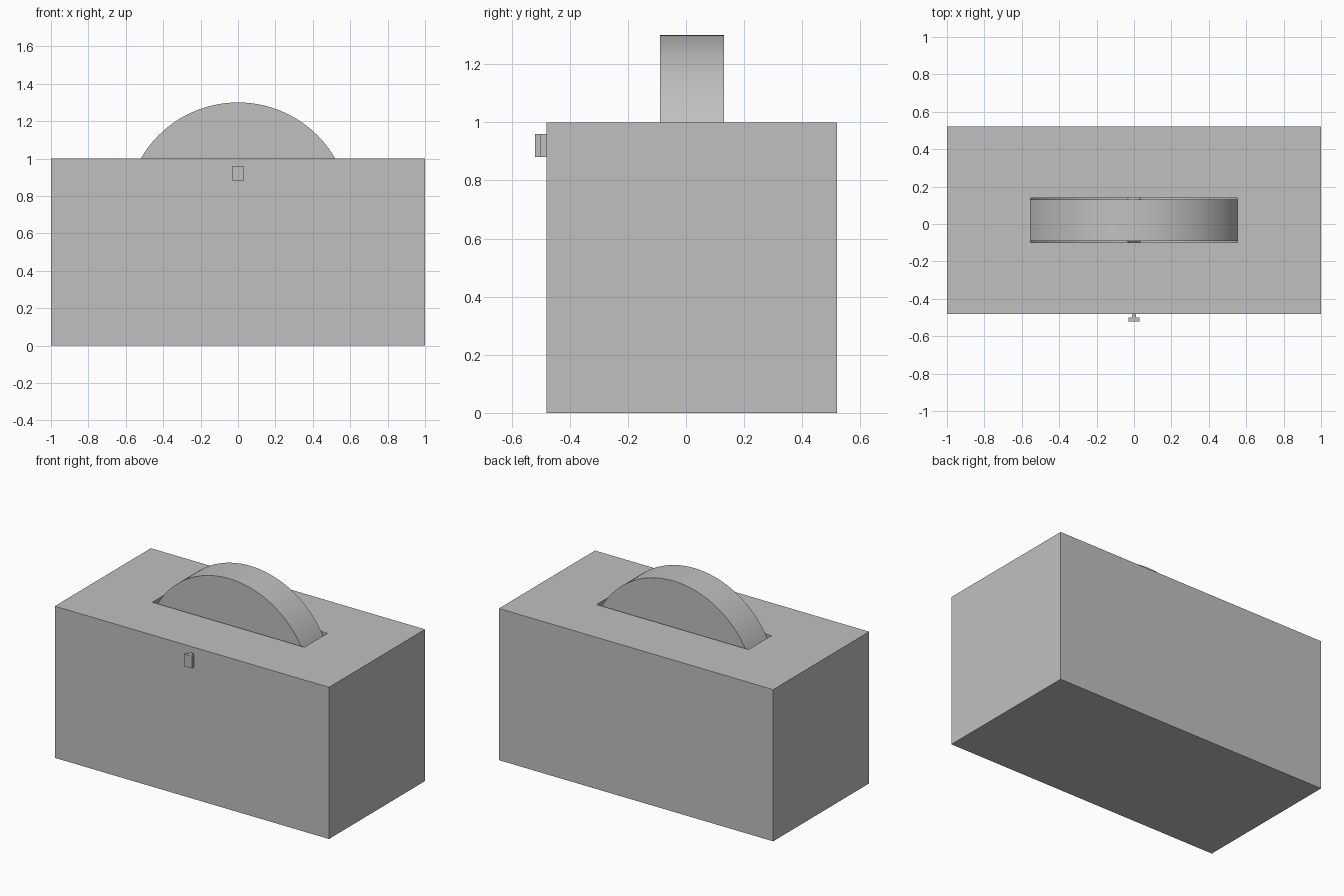
import bpy, bmesh, math
from mathutils import Matrix

if "Cube" in bpy.data.objects:
    bpy.data.objects.remove(bpy.data.objects["Cube"])

grey = bpy.data.materials.new("plain_grey")
grey.diffuse_color = (0.53, 0.53, 0.53, 1)
grey.use_nodes = True
grey.node_tree.nodes["Principled BSDF"].inputs["Base Color"].default_value = grey.diffuse_color

YC = 0.02          # middle of the box in y
AXLE_Z = 0.7       # height of the wheel axle


def finish(name, bm):
    bmesh.ops.recalc_face_normals(bm, faces=bm.faces[:])
    me = bpy.data.meshes.new(name)
    bm.to_mesh(me)
    bm.free()
    me.materials.append(grey)
    ob = bpy.data.objects.new(name, me)
    bpy.context.collection.objects.link(ob)
    return ob


def activate(ob):
    bpy.ops.object.select_all(action='DESELECT')
    ob.select_set(True)
    bpy.context.view_layer.objects.active = ob


def box(name, x, y0, y1, z0, z1):
    bm = bmesh.new()
    m = Matrix.Translation((0, (y0 + y1) / 2, (z0 + z1) / 2)) @ Matrix.Diagonal((2 * x, y1 - y0, z1 - z0, 1))
    bmesh.ops.create_cube(bm, size=1, matrix=m)
    return finish(name, bm)


def disc(name, r0, r1, y0, y1, segments=128):
    # round part along y, radius r0 at y0 and r1 at y1
    bm = bmesh.new()
    m = Matrix.Translation((0, (y0 + y1) / 2, AXLE_Z)) @ Matrix.Rotation(-math.pi / 2, 4, 'X')
    bmesh.ops.create_cone(bm, cap_ends=True, segments=segments, radius1=r0, radius2=r1,
                          depth=y1 - y0, matrix=m)
    return finish(name, bm)


def smooth(ob):
    activate(ob)
    bpy.ops.object.shade_smooth_by_angle(angle=math.radians(30))


# body block with a round slot for the wheel
body = box("body", 1.0, YC - 0.5, YC + 0.5, 0, 1)
cutter = disc("slot_cutter", 0.63, 0.63, YC - 0.12, YC + 0.12)
cutter.hide_render = True
mod = body.modifiers.new("slot", 'BOOLEAN')
mod.operation = 'DIFFERENCE'
mod.solver = 'EXACT'
mod.object = cutter
activate(body)
bpy.ops.object.modifier_apply(modifier=mod.name)
bpy.data.objects.remove(cutter, do_unlink=True)
smooth(body)

# wheel sunk in the slot
smooth(disc("wheel", 0.6, 0.6, YC - 0.11, YC + 0.11))

# conical pivots on both sides of the wheel
smooth(disc("pivot_back", 0.04, 0.01, YC + 0.11, YC + 0.14, 32))
smooth(disc("pivot_front", 0.01, 0.04, YC - 0.14, YC - 0.11, 32))

# catch on the front: narrow stem and wider head
box("catch_stem", 0.01, -0.50, YC - 0.5, 0.88, 0.96)
box("catch_head", 0.03, -0.52, -0.50, 0.88, 0.96)
